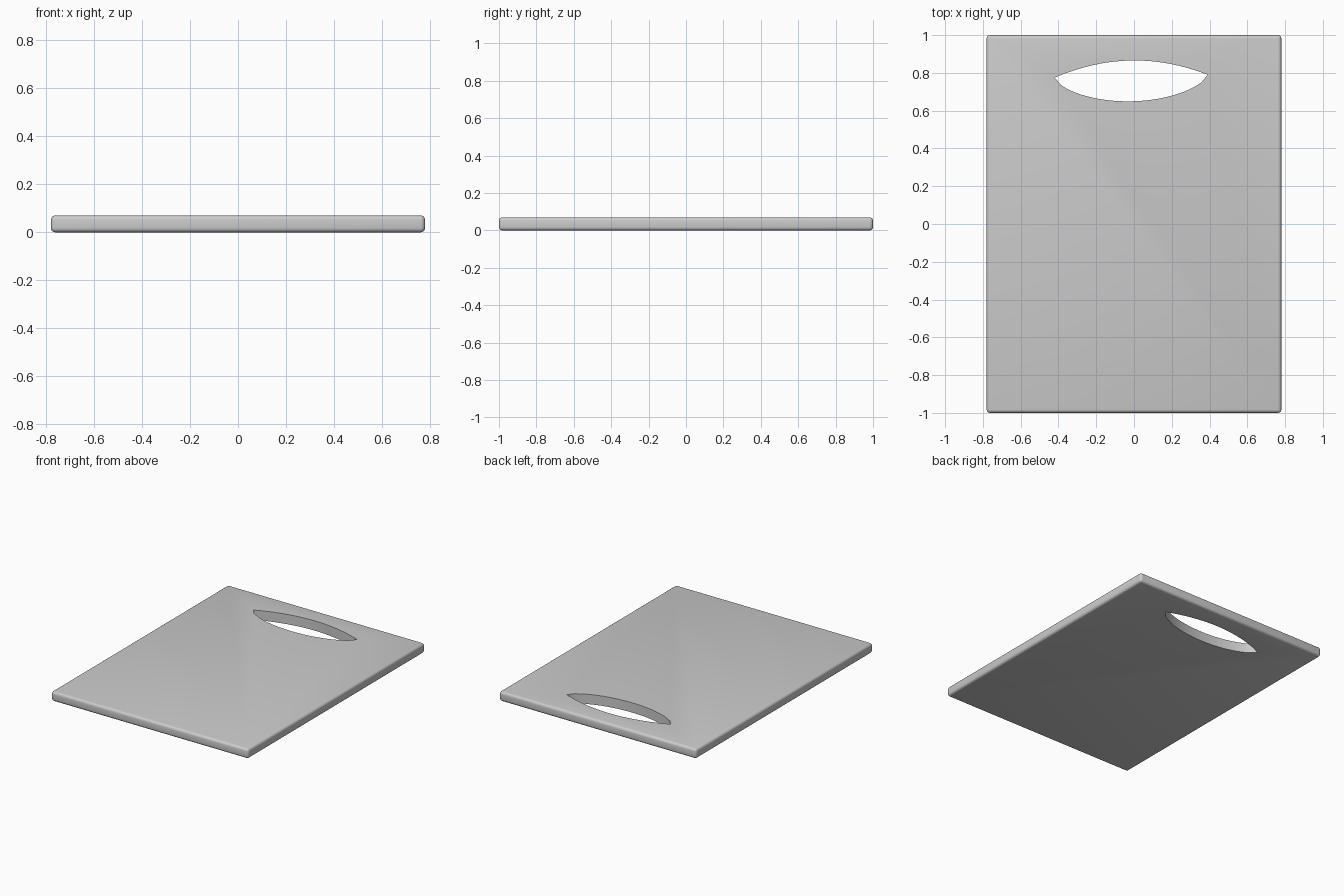
import bpy, bmesh

if "Cube" in bpy.data.objects:
    bpy.data.objects.remove(bpy.data.objects["Cube"])


def mesh_object(name, bm):
    mesh = bpy.data.meshes.new(name)
    bmesh.ops.recalc_face_normals(bm, faces=bm.faces)
    bm.to_mesh(mesh)
    bm.free()
    obj = bpy.data.objects.new(name, mesh)
    bpy.context.collection.objects.link(obj)
    return obj


# Board slab with softly rounded edges
W, L, T = 1.56, 2.0, 0.07
bm = bmesh.new()
bmesh.ops.create_cube(bm, size=1)
for v in bm.verts:
    v.co = (v.co.x * W, v.co.y * L, (v.co.z + 0.5) * T)
bmesh.ops.bevel(bm, geom=bm.edges[:], offset=0.018, segments=4,
                profile=0.5, affect='EDGES')
board = mesh_object("cutting_board", bm)

# Lens-shaped handle hole: shallow upper arc, fuller lower arc
LEFT, RIGHT, N = (-0.42, 0.775), (0.39, 0.79), 24


def arc(height, power):
    pts = []
    for i in range(N):
        t = i / N
        u = 2 * t - 1
        y = LEFT[1] + (RIGHT[1] - LEFT[1]) * t
        pts.append((LEFT[0] + (RIGHT[0] - LEFT[0]) * t,
                    y + height * (1 - u * u) ** power))
    return pts


upper = arc(0.083, 1.0)
lower = arc(-0.133, 0.65)
outline = lower + [RIGHT] + upper[:0:-1]

bm = bmesh.new()
base = bm.faces.new([bm.verts.new((x, y, -0.1)) for x, y in outline])
ext = bmesh.ops.extrude_face_region(bm, geom=[base])
bmesh.ops.translate(bm, vec=(0, 0, 0.3),
                    verts=[g for g in ext["geom"] if isinstance(g, bmesh.types.BMVert)])
cutter = mesh_object("handle_hole_cutter", bm)
cutter.hide_render = True

# Cut the hole, then remove the cutter
cut = board.modifiers.new("handle_hole", 'BOOLEAN')
cut.operation = 'DIFFERENCE'
cut.solver = 'EXACT'
cut.object = cutter
bpy.context.view_layer.objects.active = board
board.select_set(True)
bpy.ops.object.modifier_apply(modifier=cut.name)
bpy.data.objects.remove(cutter)

bpy.ops.object.shade_smooth_by_angle(angle=0.6)
